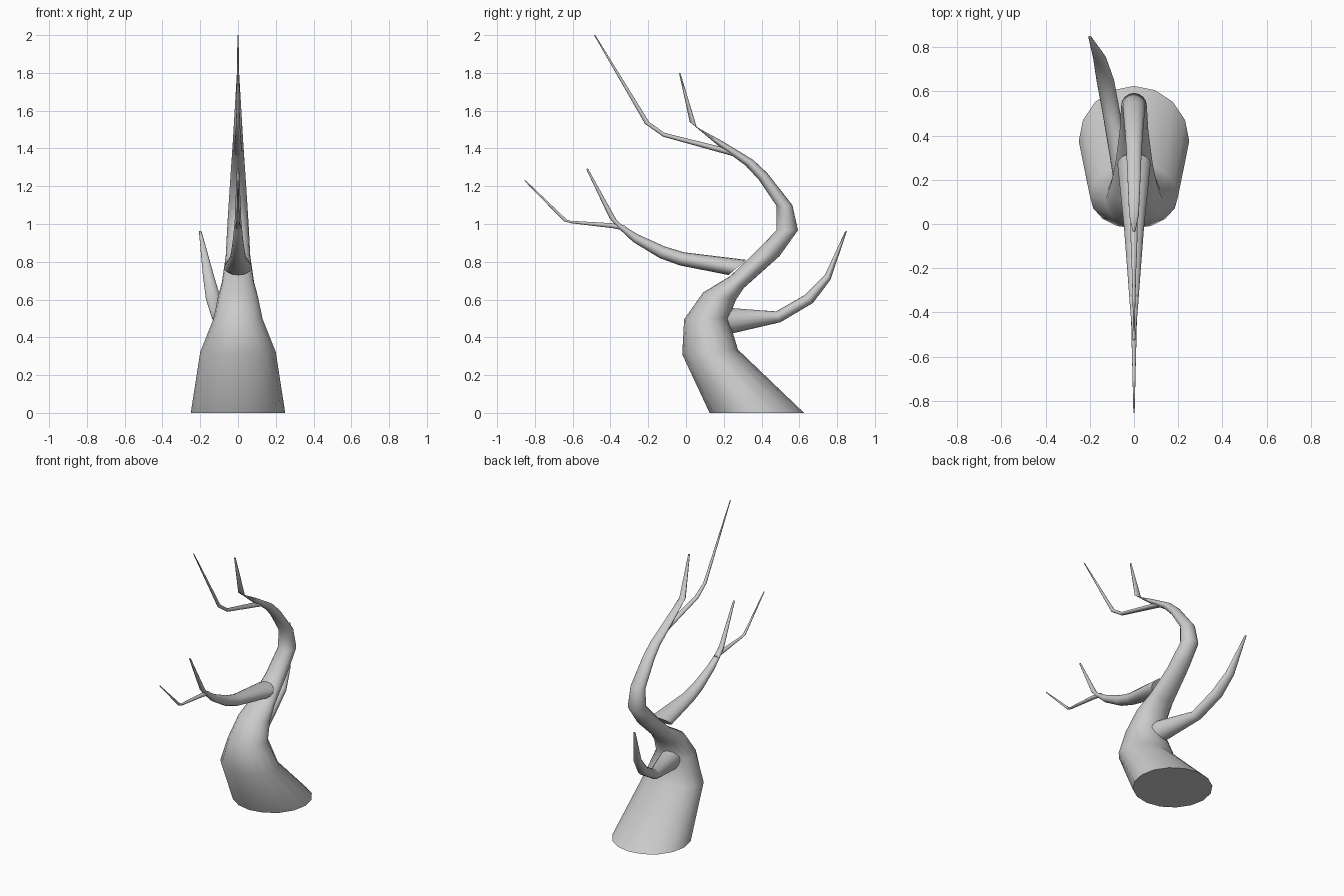
import bpy, bmesh, math
from mathutils import Vector

SIDES = 16


def limb(name, rings):
    """Tapered tube. Ring = (y1, z1, y2, z2, half width in x, centre x)."""
    bm = bmesh.new()
    loops = []
    for y1, z1, y2, z2, w, cx in rings:
        a, b = Vector((cx, y1, z1)), Vector((cx, y2, z2))
        mid, v, u = (a + b) / 2, (b - a) / 2, Vector((w, 0, 0))
        loops.append([bm.verts.new(mid + v * math.cos(t) + u * math.sin(t))
                      for t in (2 * math.pi * i / SIDES for i in range(SIDES))])
    for p, q in zip(loops, loops[1:]):
        for i in range(SIDES):
            j = (i + 1) % SIDES
            bm.faces.new((p[i], p[j], q[j], q[i]))
    bm.faces.new(loops[0])
    bm.faces.new(loops[-1])
    bmesh.ops.recalc_face_normals(bm, faces=bm.faces)
    me = bpy.data.meshes.new(name)
    bm.to_mesh(me)
    bm.free()
    ob = bpy.data.objects.new(name, me)
    bpy.context.collection.objects.link(ob)
    bpy.ops.object.select_all(action='DESELECT')
    ob.select_set(True)
    bpy.context.view_layer.objects.active = ob
    bpy.ops.object.shade_smooth_by_angle(angle=math.radians(50))


# trunk, running on into the upper fork
limb("trunk", [
    (0.125, 0, 0.625, 0, 0.25, 0),
    (-0.02, 0.31, 0.275, 0.335, 0.20, 0),
    (-0.01, 0.495, 0.225, 0.50, 0.13, 0),
    (0.09, 0.637, 0.265, 0.60, 0.105, 0),
    (0.235, 0.725, 0.305, 0.66, 0.085, 0),
    (0.345, 0.83, 0.495, 0.83, 0.065, 0),
    (0.48, 0.967, 0.593, 0.967, 0.058, 0),
    (0.48, 1.095, 0.563, 1.10, 0.05, 0),
    (0.385, 1.235, 0.43, 1.27, 0.04, 0),
    (0.315, 1.31, 0.355, 1.34, 0.035, 0),
    (0.17, 1.415, 0.19, 1.44, 0.028, 0),
    (0.02, 1.54, 0.057, 1.512, 0.022, 0),
    (-0.037, 1.80, -0.03, 1.80, 0.006, 0)])

# thin upper twig
limb("upper_twig", [
    (0.32, 1.335, 0.33, 1.355, 0.025, 0),
    (0.24, 1.362, 0.26, 1.39, 0.022, 0),
    (-0.12, 1.462, -0.113, 1.482, 0.014, 0),
    (-0.217, 1.53, -0.195, 1.54, 0.01, 0),
    (-0.487, 2.0, -0.48, 2.0, 0.003, 0)])

# front branch with its two forks
limb("front_branch", [
    (0.225, 0.73, 0.32, 0.81, 0.075, 0),
    (-0.03, 0.78, -0.01, 0.85, 0.045, 0),
    (-0.14, 0.82, -0.11, 0.88, 0.037, 0),
    (-0.28, 0.905, -0.255, 0.945, 0.026, 0),
    (-0.36, 0.98, -0.345, 1.0, 0.02, 0),
    (-0.405, 1.03, -0.37, 1.025, 0.017, 0),
    (-0.528, 1.29, -0.52, 1.295, 0.006, 0)])
limb("front_twig", [
    (-0.32, 0.965, -0.32, 0.99, 0.016, 0),
    (-0.39, 0.978, -0.39, 1.004, 0.014, 0),
    (-0.615, 1.005, -0.61, 1.017, 0.009, 0),
    (-0.647, 1.015, -0.63, 1.022, 0.008, 0),
    (-0.855, 1.228, -0.85, 1.232, 0.003, 0)])

# rear branch, leaning sideways
limb("rear_branch", [
    (0.18, 0.415, 0.18, 0.56, 0.07, -0.02),
    (0.25, 0.422, 0.24, 0.555, 0.065, -0.035),
    (0.50, 0.48, 0.477, 0.537, 0.04, -0.10),
    (0.672, 0.582, 0.63, 0.625, 0.04, -0.13),
    (0.765, 0.705, 0.735, 0.73, 0.03, -0.155),
    (0.852, 0.963, 0.842, 0.96, 0.007, -0.20)])
